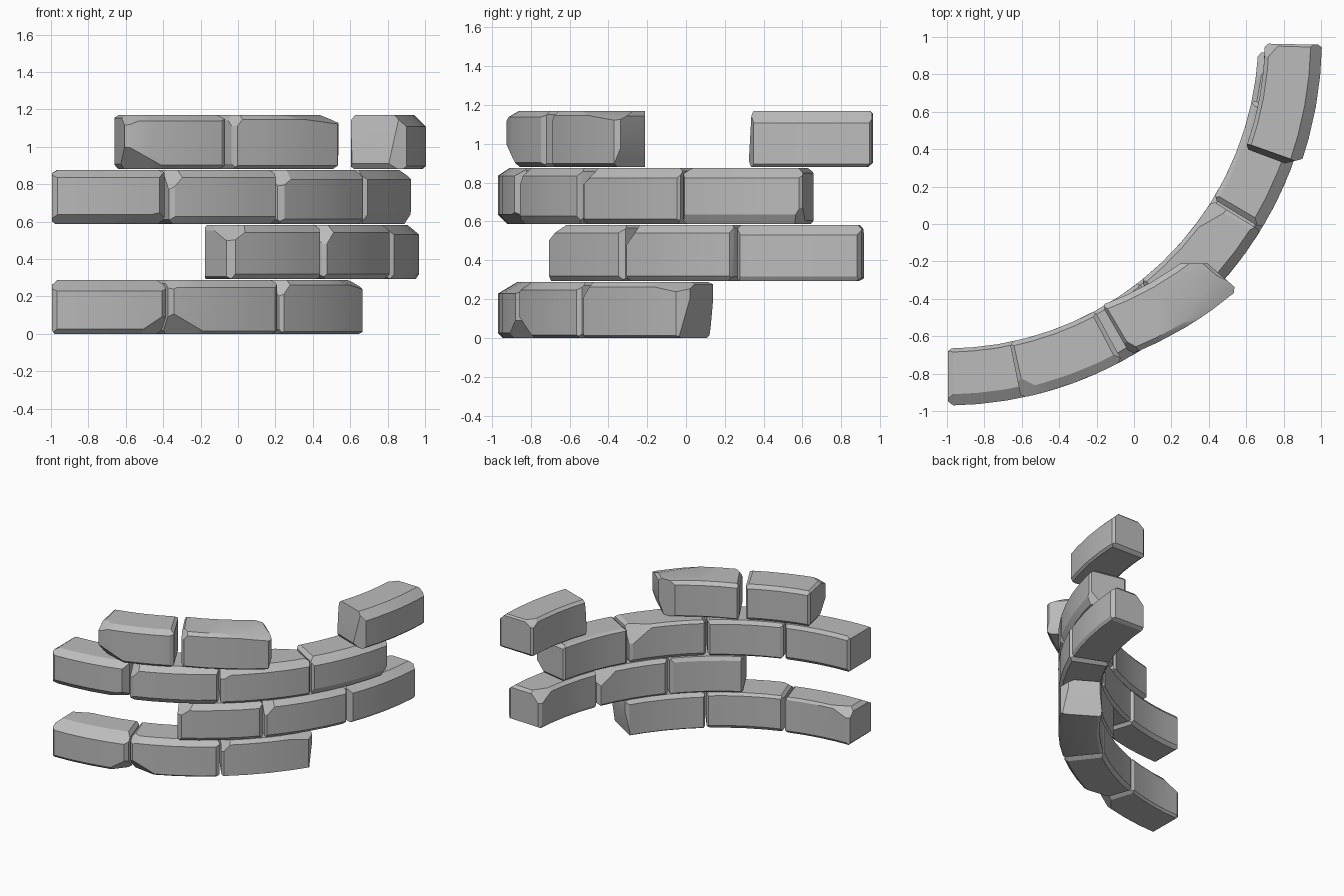
import bpy, bmesh, math, random
from mathutils import Vector

if "Cube" in bpy.data.objects:
    bpy.data.objects.remove(bpy.data.objects["Cube"], do_unlink=True)

random.seed(4)
stone = bpy.data.materials.new("grey stone")
stone.use_nodes = True
GREY = (0.5, 0.5, 0.5, 1)
stone.diffuse_color = GREY
stone.node_tree.nodes["Principled BSDF"].inputs["Base Color"].default_value = GREY

CENTRE = Vector((-1, 1, 0))      # centre of the wall's arc
INNER, OUTER = 1.665, 1.97
MID = (INNER + OUTER) / 2
COURSE, HEIGHT = 0.2935, 0.288


def slice_off(bm, point, normal, clear=True):
    geom = bm.verts[:] + bm.edges[:] + bm.faces[:]
    cut = bmesh.ops.bisect_plane(bm, geom=geom, plane_co=point, plane_no=normal,
                                 clear_outer=clear, dist=1e-5)["geom_cut"]
    if clear:
        edges = [e for e in cut if isinstance(e, bmesh.types.BMEdge)]
        if edges:
            bmesh.ops.contextual_create(bm, geom=edges)


def chip(bm, half, side, depth):
    """Cut a corner or an edge; an axis with side 0 runs along the cut."""
    normal = Vector([s / d if s else 0 for s, d in zip(side, depth)])
    axis = next(i for i in range(3) if side[i])
    point = Vector([s * h for s, h in zip(side, half)])
    point[axis] -= side[axis] * depth[axis]
    slice_off(bm, point, normal.normalized())


def brick(name, course, start, end, chips, shift=(0, 0)):
    a0, a1 = math.radians(start + 0.2), math.radians(end - 0.2)
    half = Vector(((a1 - a0) * MID / 2, (OUTER - INNER) / 2, HEIGHT / 2))
    bm = bmesh.new()
    bmesh.ops.create_cube(bm, size=2)
    bmesh.ops.scale(bm, vec=half, verts=bm.verts)

    # large broken corners, then small worn edges
    for side, depth in chips:
        chip(bm, half, side, depth)
    for i in range(3):
        for p in (-1, 1):
            for q in (-1, 1):
                side = [p, q]
                side.insert(i, 0)
                chip(bm, half, side, [random.uniform(0.012, 0.03) for _ in side])

    # split along the length so the brick can follow the arc
    for t in (-0.5, 0, 0.5):
        slice_off(bm, Vector((t * half.x, 0, 0)), Vector((1, 0, 0)), False)
    for v in bm.verts:
        t = (v.co.x / half.x + 1) / 2
        ang = a0 + (a1 - a0) * t
        r = MID + v.co.y + shift[0] + (shift[1] - shift[0]) * t
        z = v.co.z + HEIGHT / 2 + course * COURSE
        v.co = CENTRE + Vector((r * math.sin(ang), -r * math.cos(ang), z))
    bmesh.ops.recalc_face_normals(bm, faces=bm.faces)

    mesh = bpy.data.meshes.new(name)
    bm.to_mesh(mesh)
    bm.free()
    mesh.materials.append(stone)
    ob = bpy.data.objects.new(name, mesh)
    bpy.context.collection.objects.link(ob)
    bpy.ops.object.select_all(action='DESELECT')
    ob.select_set(True)
    bpy.context.view_layer.objects.active = ob
    bpy.ops.object.shade_smooth_by_angle(angle=math.radians(25))


# chip directions: along the wall, outwards, up
TOP_OUT, LOW_OUT = (0, 1, 1), (0, 1, -1)
L_TOP, L_LOW = (-1, 1, 1), (-1, 1, -1)
R_TOP, R_LOW = (1, 1, 1), (1, 1, -1)
R_IN_TOP, L_IN_TOP, R_IN = (1, -1, 1), (-1, -1, 1), (1, -1, 0)
L_OUT, R_OUT, R_END_LOW, L_END_TOP = (-1, 1, 0), (1, 1, 0), (1, 0, -1), (-1, 0, 1)

# bottom course
brick("bottom_brick_1", 0, 0, 18.6, [
    (TOP_OUT, (1, .1, .06)), (R_LOW, (.16, .12, .11)), (L_IN_TOP, (.2, .08, .08))])
brick("bottom_brick_2", 0, 18.6, 38.4, [
    (TOP_OUT, (1, .05, .04)), (L_LOW, (.2, .12, .12)), (L_TOP, (.12, .1, .06))])
brick("bottom_brick_3", 0, 38.4, 59.5, [
    (R_END_LOW, (.04, 1, .2)), (R_TOP, (.3, .12, .06)), (R_OUT, (.05, .05, 1)),
    (L_TOP, (.08, .12, .1))])

# second course
brick("second_brick_1", 1, 28.9, 47.8, [
    (L_TOP, (.14, .25, .1)), (TOP_OUT, (1, .05, .04)), (L_OUT, (.03, .04, 1))])
brick("second_brick_2", 1, 47.8, 67.4, [
    (L_TOP, (.1, .12, .12)), (R_IN_TOP, (.2, .1, .14)), (TOP_OUT, (1, .04, .04))])
brick("second_brick_3", 1, 67.4, 87.4, [
    (TOP_OUT, (1, .06, .05)), (R_IN_TOP, (.18, .1, .1)), (L_OUT, (.03, .04, 1))])

# third course
brick("third_brick_1", 2, 0, 18.6, [
    (LOW_OUT, (1, .05, .05)), (R_LOW, (.3, .1, .07)), (R_OUT, (.04, .05, 1)),
    (TOP_OUT, (1, .06, .04))])
brick("third_brick_2", 2, 18.6, 38.2, [
    (L_TOP, (.1, .12, .12)), (TOP_OUT, (1, .05, .04)), (LOW_OUT, (1, .03, .04))])
brick("third_brick_3", 2, 38.2, 58.5, [
    (L_TOP, (.14, .12, .1)), (R_IN_TOP, (.22, .1, .15)), (TOP_OUT, (1, .05, .05))])
brick("third_brick_4", 2, 58.5, 78.4, [
    (TOP_OUT, (1, .06, .05)), (LOW_OUT, (1, .03, .05)), (R_LOW, (.06, .1, .1))])

# top course
brick("top_brick_1", 3, 11.4, 28.6, [
    (L_LOW, (.22, .14, .13)), (L_TOP, (.14, .12, .06)), (TOP_OUT, (1, .05, .03))])
brick("top_brick_2", 3, 29.8, 49.2, [
    (R_END_LOW, (.03, 1, .1)), (R_TOP, (.4, .14, .05)), (R_IN, (.1, .09, 1)),
    (L_TOP, (.06, .1, .08))], shift=(-.01, .09))
brick("top_brick_3", 3, 69.3, 89, [
    (L_END_TOP, (.03, 1, .25)), (L_OUT, (.05, .08, 1)), (TOP_OUT, (1, .06, .06)),
    (R_IN_TOP, (.1, .08, .06))], shift=(.04, .035))
